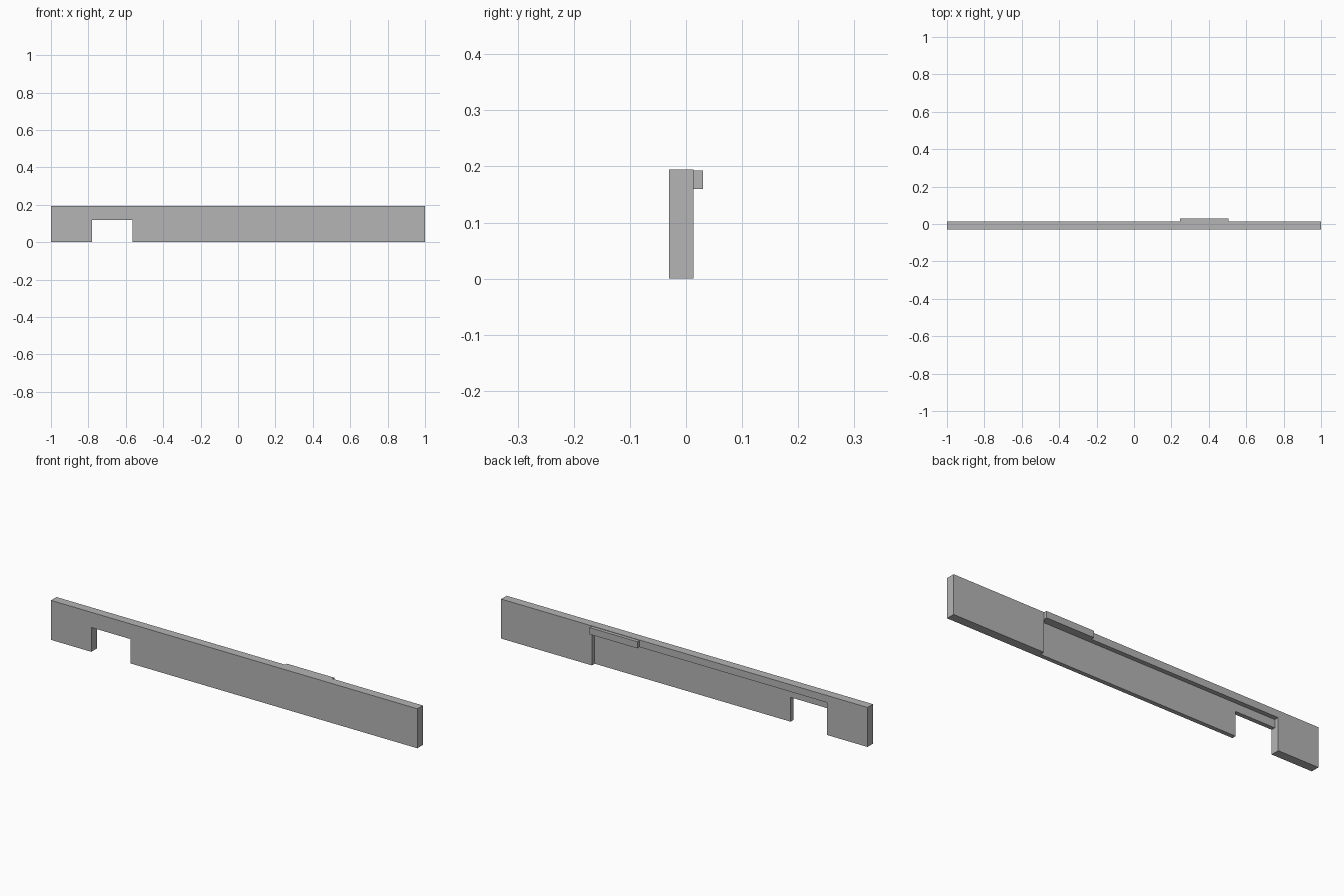
import bpy
import bmesh

if "Cube" in bpy.data.objects:
    bpy.data.objects.remove(bpy.data.objects["Cube"], do_unlink=True)

# Single plain grey finish
grey = bpy.data.materials.new("plain_grey")
grey.use_nodes = True
colour = (0.46, 0.46, 0.46, 1)
grey.diffuse_color = colour
grey.node_tree.nodes["Principled BSDF"].inputs["Base Color"].default_value = colour

# Shared dimensions
FRONT, BACK, REBATE = -0.03, 0.013, -0.009
TOP, LEDGE, NOTCH_TOP = 0.195, 0.16, 0.12
NOTCH_START, NOTCH_END, REBATE_END = -0.78, -0.565, 0.505


def extrude_profile(name, points, y0, y1):
    """Extrude an outline in x and z from depth y0 to depth y1."""
    bm = bmesh.new()
    face = bm.faces.new([bm.verts.new((x, y0, z)) for x, z in points])
    result = bmesh.ops.extrude_face_region(bm, geom=[face])
    moved = [v for v in result["geom"] if isinstance(v, bmesh.types.BMVert)]
    bmesh.ops.translate(bm, verts=moved, vec=(0, y1 - y0, 0))
    bmesh.ops.recalc_face_normals(bm, faces=bm.faces)
    mesh = bpy.data.meshes.new(name)
    bm.to_mesh(mesh)
    bm.free()
    mesh.materials.append(grey)
    obj = bpy.data.objects.new(name, mesh)
    bpy.context.collection.objects.link(obj)
    return obj


def rectangle(x0, x1, z0, z1):
    return [(x0, z0), (x1, z0), (x1, z1), (x0, z1)]


# Long panel with a rectangular notch in its lower edge
panel = extrude_profile("panel", [
    (-1, 0), (NOTCH_START, 0), (NOTCH_START, NOTCH_TOP), (NOTCH_END, NOTCH_TOP),
    (NOTCH_END, 0), (1, 0), (1, TOP), (-1, TOP)], FRONT, BACK)

# Shallow rebate across the lower back
cutter = extrude_profile("rebate_cutter", rectangle(
    NOTCH_START, REBATE_END, -0.1, LEDGE), REBATE, 0.1)
cutter.hide_render = True
cutter.hide_viewport = True
cutter.display_type = 'WIRE'
cut = panel.modifiers.new("rebate", 'BOOLEAN')
cut.operation = 'DIFFERENCE'
cut.solver = 'EXACT'
cut.object = cutter

# Small raised strip on the back, flush with the rebate ledge
extrude_profile("back_strip", rectangle(0.245, REBATE_END, LEDGE, 0.193), BACK, 0.03)
